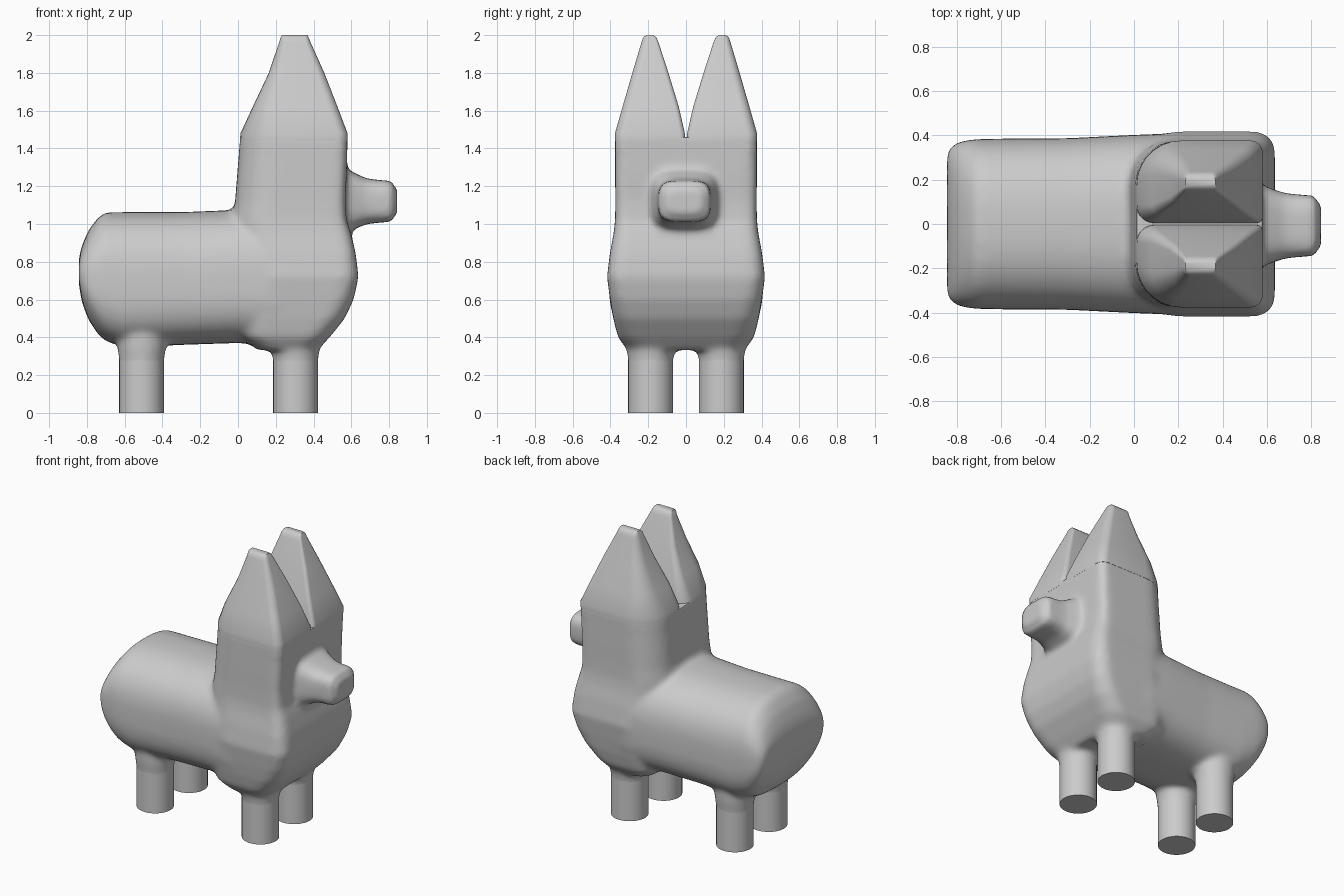
import bpy, bmesh, math
from math import cos, sin, pi
from mathutils import Vector

cube = bpy.data.objects.get("Cube")
if cube:
    bpy.data.objects.remove(cube)

grey = bpy.data.materials.new("plain_grey")
grey.use_nodes = True
colour = (0.6, 0.6, 0.6, 1)
grey.diffuse_color = colour
grey.node_tree.nodes["Principled BSDF"].inputs["Base Color"].default_value = colour


def loft(bm, rings):
    """Skin a list of equal-length rings and cap both ends."""
    loops = [[bm.verts.new(p) for p in ring] for ring in rings]
    n = len(loops[0])
    faces = []
    for a, b in zip(loops, loops[1:]):
        for i in range(n):
            j = (i + 1) % n
            faces.append(bm.faces.new((a[i], a[j], b[j], b[i])))
    faces += [bm.faces.new(loops[0]), bm.faces.new(loops[-1])]
    bmesh.ops.recalc_face_normals(bm, faces=faces)


def spow(v, e):
    return math.copysign(abs(v) ** (2 / e), v)


def side_ring(x, z0, z1, half, top, bottom, y=0, n=48):
    """Superellipse across the length, with its own roundness above and below."""
    zc, h = (z0 + z1) / 2, (z1 - z0) / 2
    pts = []
    for i in range(n):
        t = 2 * pi * i / n
        e = top if sin(t) >= 0 else bottom
        pts.append(Vector((x, y + half * spow(cos(t), e), zc + h * spow(sin(t), e))))
    return pts


def flat_ring(z, x0, x1, y0, y1, radii, n=8):
    """Rounded rectangle; radii go front-left, back-left, back-right, front-right."""
    corners = [(x1, y1, -1, -1), (x0, y1, 1, -1), (x0, y0, 1, 1), (x1, y0, -1, 1)]
    pts = []
    for k, ((cx, cy, sx, sy), r) in enumerate(zip(corners, radii)):
        for i in range(n):
            t = pi / 2 * (k + i / (n - 1))
            pts.append(Vector((cx + sx * r + r * cos(t), cy + sy * r + r * sin(t), z)))
    return pts


def leg_rings(x, y, levels, n=32):
    return [[Vector((x + r * cos(2 * pi * i / n), y + r * sin(2 * pi * i / n), z))
             for i in range(n)] for z, r in levels]


def finish(bm, name):
    mesh = bpy.data.meshes.new(name)
    bm.to_mesh(mesh)
    bm.free()
    mesh.materials.append(grey)
    obj = bpy.data.objects.new(name, mesh)
    bpy.context.collection.objects.link(obj)
    bpy.ops.object.select_all(action="DESELECT")
    bpy.context.view_layer.objects.active = obj
    obj.select_set(True)
    return obj


def shade():
    bpy.ops.object.shade_smooth_by_angle(angle=math.radians(50))


legs = [(name, x, y) for name, x, y in (
    ("front_left_leg", .305, .187), ("front_right_leg", .305, -.187),
    ("back_left_leg", -.51, .187), ("back_right_leg", -.51, -.187))]
bm = bmesh.new()

# Barrel trunk: x, bottom, top, half width
trunk = [(-.843, .68, .82, .32), (-.825, .58, .89, .35), (-.79, .49, .97, .37),
         (-.74, .415, 1.035, .38), (-.70, .38, 1.062, .383), (-.6, .345, 1.063, .385),
         (-.3, .36, 1.063, .387), (0, .37, 1.075, .402), (.2, .355, 1.08, .41),
         (.35, .35, 1.06, .39)]
loft(bm, [side_ring(x, a, b, w, 2.5, 3.1) for x, a, b, w in trunk])

# Chest flowing up into the neck and head: height, back, front, half width, radii
chest = [(.333, .1, .42, .31, .12, .12), (.4, .03, .485, .36, .12, .12),
         (.5, 0, .565, .385, .11, .15), (.6, 0, .612, .402, .1, .18),
         (.72, 0, .638, .418, .09, .2), (.85, 0, .622, .402, .08, .2),
         (.95, -.02, .598, .383, .07, .2), (1.02, -.03, .575, .375, .06, .2),
         (1.12, -.015, .568, .374, .055, .2), (1.25, -.005, .575, .375, .055, .2),
         (1.46, .012, .58, .375, .055, .2)]
loft(bm, [flat_ring(z, a, b, -w, w, (f, k, k, f)) for z, a, b, w, f, k in chest])

# Muzzle
muzzle = [(.5, .92, 1.31, .19), (.6, .965, 1.28, .175), (.68, 1.0, 1.24, .147),
          (.81, 1.013, 1.227, .135), (.843, 1.06, 1.18, .09)]
loft(bm, [side_ring(x, a, b, w, 3.5, 3.5, -.008) for x, a, b, w in muzzle])

# Flared leg tops
for name, x, y in legs:
    loft(bm, leg_rings(x, y, ((.15, .114), (.28, .12), (.35, .13), (.5, .13))))

body = finish(bm, "body")

# Fuse the parts, then soften the joins
remesh = body.modifiers.new("fuse", "REMESH")
remesh.mode = "VOXEL"
remesh.voxel_size = 0.016
bpy.ops.object.modifier_apply(modifier=remesh.name)
soft = body.vertex_groups.new(name="soft_joins")
for v in body.data.vertices:
    if v.co.z < 1.38 and v.co.x < .76:
        soft.add([v.index], 1.0, "REPLACE")
smooth = body.modifiers.new("soften", "SMOOTH")
smooth.factor, smooth.iterations = 0.5, 16
smooth.vertex_group = soft.name
bpy.ops.object.modifier_apply(modifier=smooth.name)
shade()

# Straight lower legs
for name, x, y in legs:
    bm = bmesh.new()
    loft(bm, leg_rings(x, y, ((0, .119), (.34, .119))))
    finish(bm, name)
    shade()

# Tapering ears: height, back, front, inner, outer, front radius, back radius
ear = [(1.44, .01, .58, .003, .376, .055, .2), (1.48, .013, .58, .006, .376, .055, .2),
       (1.62, .078, .527, .038, .336, .05, .12), (1.8, .163, .457, .093, .284, .045, .075),
       (1.96, .217, .385, .145, .236, .03, .04), (1.985, .225, .375, .155, .228, .025, .025),
       (2.0, .232, .368, .172, .212, .015, .015)]
for name, side in (("left_ear", 1), ("right_ear", -1)):
    bm = bmesh.new()
    rings = []
    for z, a, b, inner, outer, front, back in ear:
        ring = flat_ring(z, a, b, inner, outer, (front, back, .4 * back, .5 * front))
        rings.append([Vector((p.x, p.y * side, p.z)) for p in ring])
    loft(bm, rings)
    finish(bm, name)
    shade()
